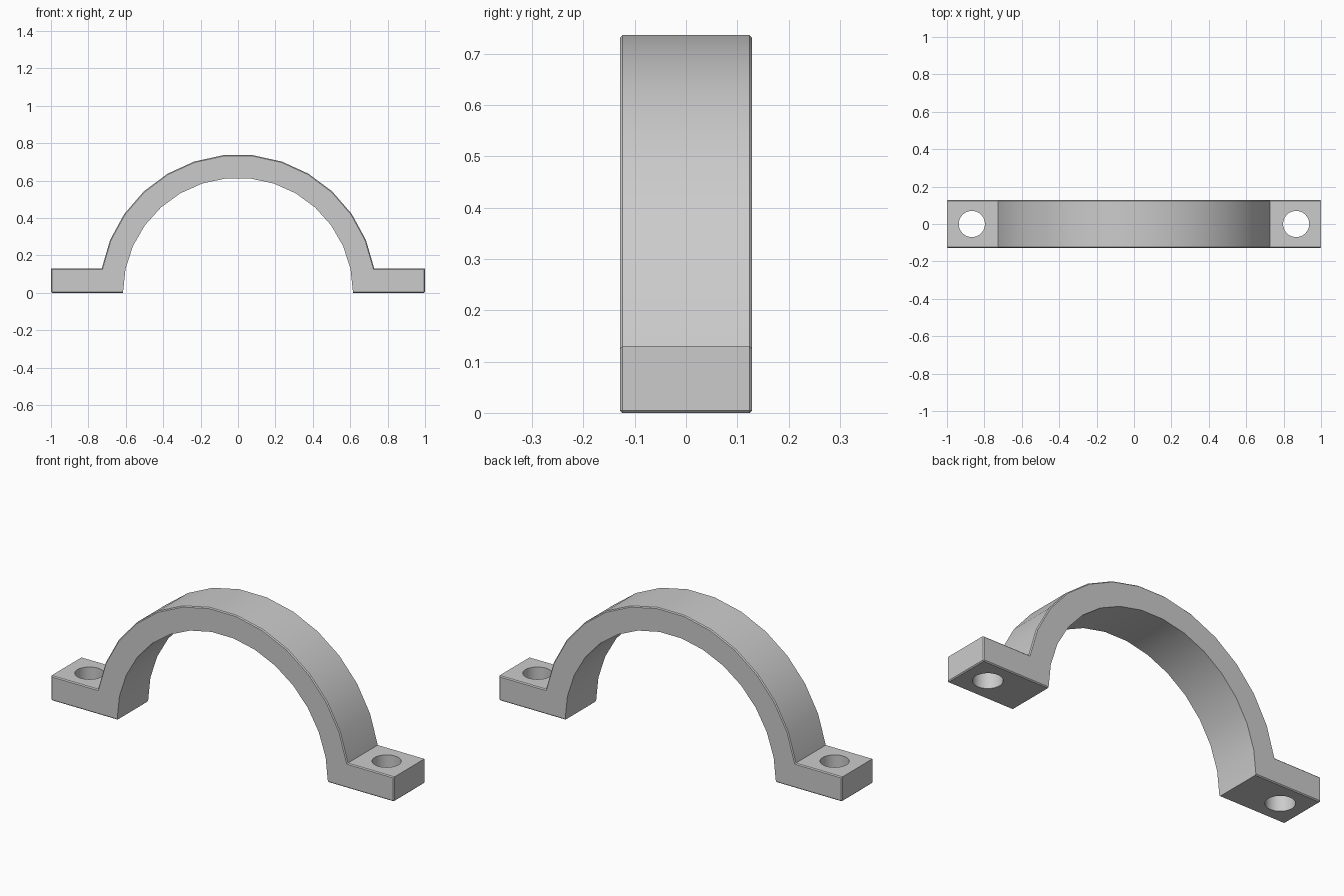
import bpy, bmesh
from math import sin, cos, radians, hypot

cube = bpy.data.objects.get("Cube")
if cube:
    bpy.data.objects.remove(cube, do_unlink=True)

HALF_DEPTH, FOOT_TOP, CHAMFER = 0.129, 0.13, 0.005
OUTER_R, INNER_R = 0.74, 0.615
HOLE_X, HOLE_R = 0.867, 0.07


def arc(radius, sweep, segments):
    """Points on an arc about the origin, from left to right over the top."""
    angles = [radians(-sweep + 2 * sweep * i / segments) for i in range(segments + 1)]
    return [(radius * sin(a), radius * cos(a)) for a in angles]


# Grey material
grey = bpy.data.materials.new("plain grey")
grey.use_nodes = True
colour = (0.6, 0.6, 0.6, 1)
grey.diffuse_color = colour
grey.node_tree.nodes["Principled BSDF"].inputs["Base Color"].default_value = colour

# Clamp profile: outer arch, two feet, inner arch
inner = arc(INNER_R, 90, 15)
profile = [(-1, 0), (-1, FOOT_TOP)] + arc(OUTER_R, 79.85, 13)
profile += [(1, FOOT_TOP), (1, 0)] + inner[::-1]

bm = bmesh.new()
face = bm.faces.new([bm.verts.new((x, -HALF_DEPTH, z)) for x, z in profile])
result = bmesh.ops.extrude_face_region(bm, geom=[face])
moved = [g for g in result["geom"] if isinstance(g, bmesh.types.BMVert)]
bmesh.ops.translate(bm, verts=moved, vec=(0, 2 * HALF_DEPTH, 0))
bmesh.ops.recalc_face_normals(bm, faces=bm.faces)


# Small chamfer on the rims, leaving the inner arch sharp
def on_inner(v):
    return abs(hypot(v.co.x, v.co.z) - INNER_R) < 0.001


def is_rim(e):
    a, b = e.verts
    along = abs(a.co.y - b.co.y) < 0.001
    bottom_end = all(abs(v.co.x) > 0.99 and v.co.z < 0.01 for v in e.verts)
    return (along and not (on_inner(a) and on_inner(b))) or bottom_end


bmesh.ops.bevel(bm, geom=[e for e in bm.edges if is_rim(e)], offset=CHAMFER,
                segments=1, affect='EDGES', clamp_overlap=True)
mesh = bpy.data.meshes.new("clamp_strap")
bm.to_mesh(mesh)
bm.free()
mesh.materials.append(grey)
strap = bpy.data.objects.new("clamp_strap", mesh)
bpy.context.collection.objects.link(strap)

# Bolt holes through the feet
for side in (-1, 1):
    bpy.ops.mesh.primitive_cylinder_add(vertices=32, radius=HOLE_R, depth=0.4,
                                        location=(side * HOLE_X, 0, FOOT_TOP / 2))
    cutter = bpy.context.object
    cutter.name = "hole_cutter"
    cutter.hide_render = True
    cutter.data.materials.append(grey)
    bpy.context.view_layer.objects.active = strap
    cut = strap.modifiers.new("bolt_hole", 'BOOLEAN')
    cut.operation = 'DIFFERENCE'
    cut.solver = 'EXACT'
    cut.object = cutter
    bpy.ops.object.modifier_apply(modifier=cut.name)
    bpy.data.objects.remove(cutter, do_unlink=True)

# Smooth arches and holes, sharp corners
bpy.ops.object.select_all(action='DESELECT')
strap.select_set(True)
bpy.context.view_layer.objects.active = strap
bpy.ops.object.shade_smooth_by_angle(angle=radians(30))
